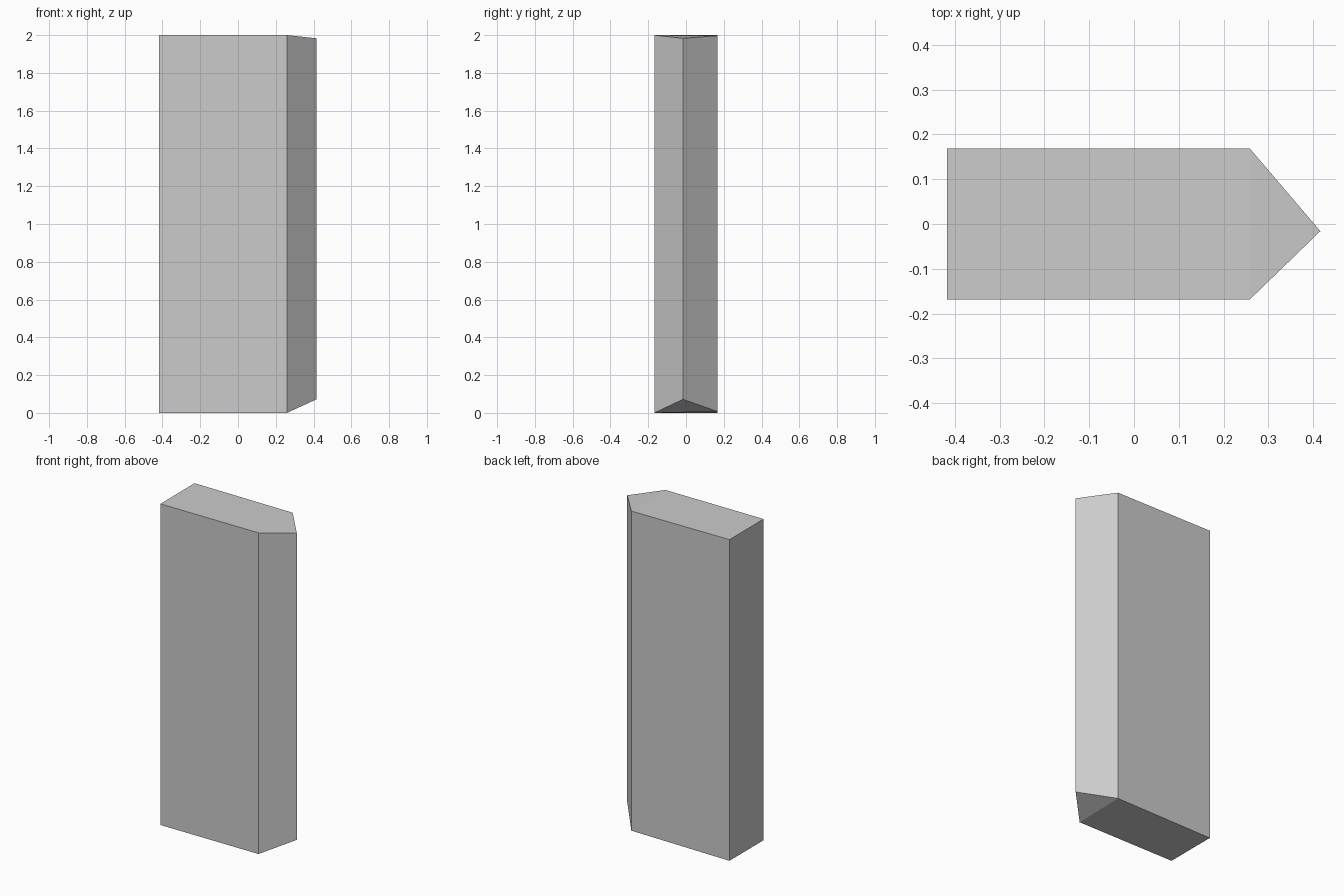
import bpy, bmesh

if "Cube" in bpy.data.objects:
    bpy.data.objects.remove(bpy.data.objects["Cube"])

# Outline running round the post: x, y, bottom z, top z
outline = [
    (-0.417, -0.168, 0.0, 2.0),
    (0.259, -0.168, 0.0, 2.0),
    (0.416, -0.016, 0.072, 1.983),   # pointed edge
    (0.259, 0.168, 0.007, 1.997),
    (-0.417, 0.168, 0.0, 2.0),
]

bm = bmesh.new()
low = [bm.verts.new((x, y, b)) for x, y, b, t in outline]
high = [bm.verts.new((x, y, t)) for x, y, b, t in outline]

# Side walls
for i in range(5):
    j = (i + 1) % 5
    bm.faces.new((low[i], low[j], high[j], high[i]))

# Caps: a flat rectangle plus a sloped triangle over the point
for ring in (low, high):
    bm.faces.new((ring[0], ring[1], ring[3], ring[4]))
    bm.faces.new((ring[1], ring[2], ring[3]))

bmesh.ops.recalc_face_normals(bm, faces=bm.faces)
mesh = bpy.data.meshes.new("pointed_post")
bm.to_mesh(mesh)
bm.free()
bpy.context.collection.objects.link(bpy.data.objects.new("pointed_post", mesh))
